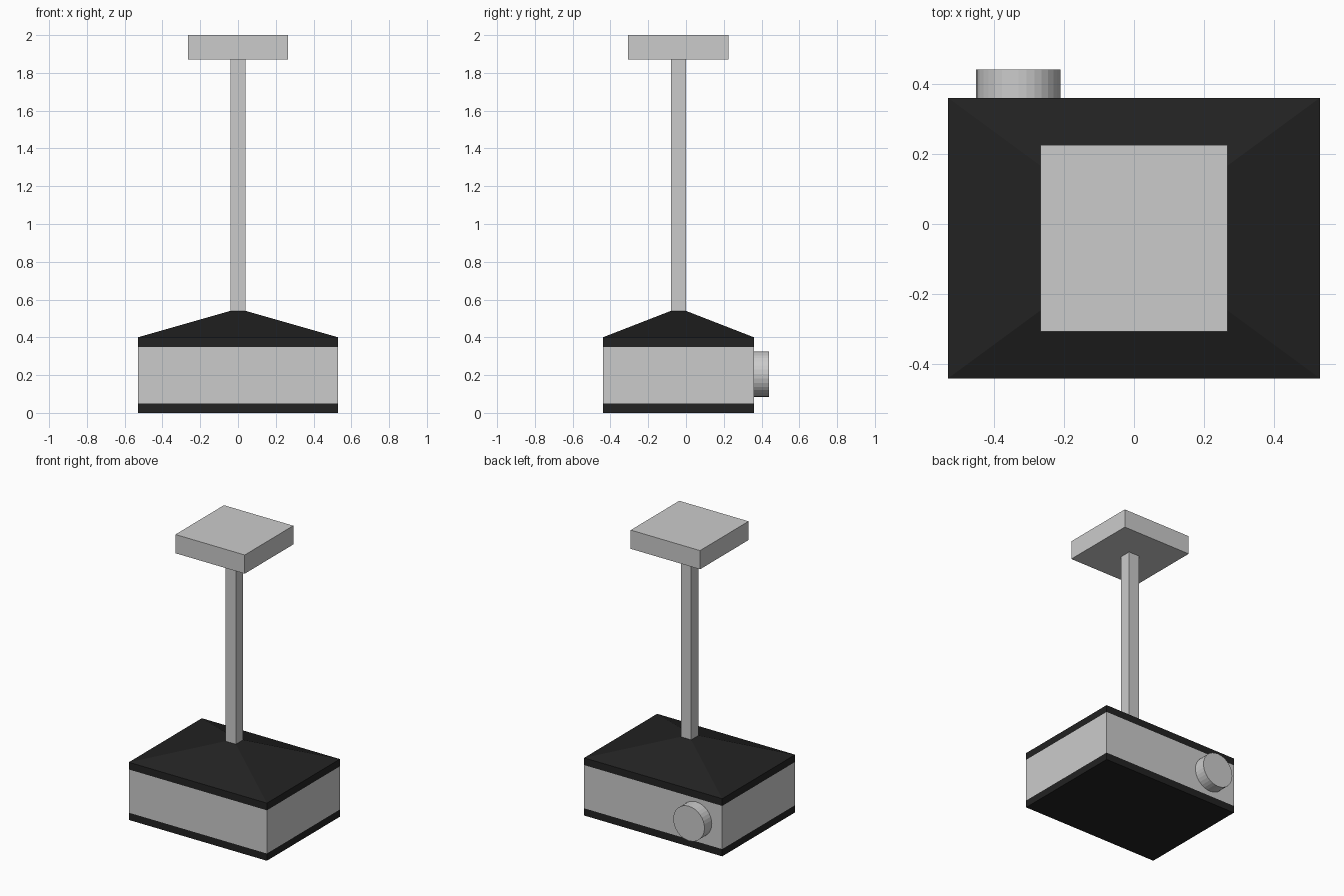
import bpy, bmesh, math
from mathutils import Matrix

if "Cube" in bpy.data.objects:
    bpy.data.objects.remove(bpy.data.objects["Cube"])

CY = -0.04  # shared centre line of housing, pole and plate

black = bpy.data.materials.new("black_trim")
black.diffuse_color = (0.016, 0.016, 0.016, 1)
black.use_nodes = True
black.node_tree.nodes["Principled BSDF"].inputs["Base Color"].default_value = black.diffuse_color


def finish(name, bm, mat=None):
    bmesh.ops.recalc_face_normals(bm, faces=bm.faces)
    me = bpy.data.meshes.new(name)
    bm.to_mesh(me)
    bm.free()
    if mat:
        me.materials.append(mat)
    ob = bpy.data.objects.new(name, me)
    bpy.context.collection.objects.link(ob)
    return ob


def stack(name, sections, mat=None, bottom=True, top=True):
    """Loft rectangles given as (half width x, half depth y, z)."""
    bm = bmesh.new()
    rings = [[bm.verts.new((sx * hx, CY + sy * hy, z))
              for sx, sy in ((-1, -1), (1, -1), (1, 1), (-1, 1))]
             for hx, hy, z in sections]
    for a, b in zip(rings, rings[1:]):
        for i in range(4):
            j = (i + 1) % 4
            bm.faces.new((a[i], a[j], b[j], b[i]))
    if bottom:
        bm.faces.new(rings[0][::-1])
    if top:
        bm.faces.new(rings[-1])
    ob = finish(name, bm)
    # open bands: make sure normals face outward from the centre line
    me = ob.data
    if me.polygons[0].normal.y > 0:
        me.flip_normals()
    if mat:
        me.materials.append(mat)
    return ob


W, D, P = 0.53, 0.40, 0.04

# Projector housing: black base, grey body band, black sloped lid
stack("base_trim", [(W, D, 0), (W, D, 0.05)], black, top=False)
stack("housing_body", [(W, D, 0.05), (W, D, 0.35)], bottom=False, top=False)
stack("sloped_lid", [(W, D, 0.35), (W, D, 0.40), (P, P, 0.54)], black,
      bottom=False, top=False)

# Ceiling pole and mounting plate
stack("ceiling_pole", [(P, P, 0.54), (P, P, 1.87)], top=False)
stack("ceiling_plate", [(0.266, 0.266, 1.87), (0.266, 0.266, 2.0)])

# Lens drum on the back
bm = bmesh.new()
bmesh.ops.create_cone(bm, cap_ends=True, segments=32, radius1=0.12,
                      radius2=0.12, depth=0.08,
                      matrix=Matrix.Translation((-0.33, 0.40, 0.205))
                      @ Matrix.Rotation(math.pi / 2, 4, 'X'))
finish("lens", bm)
